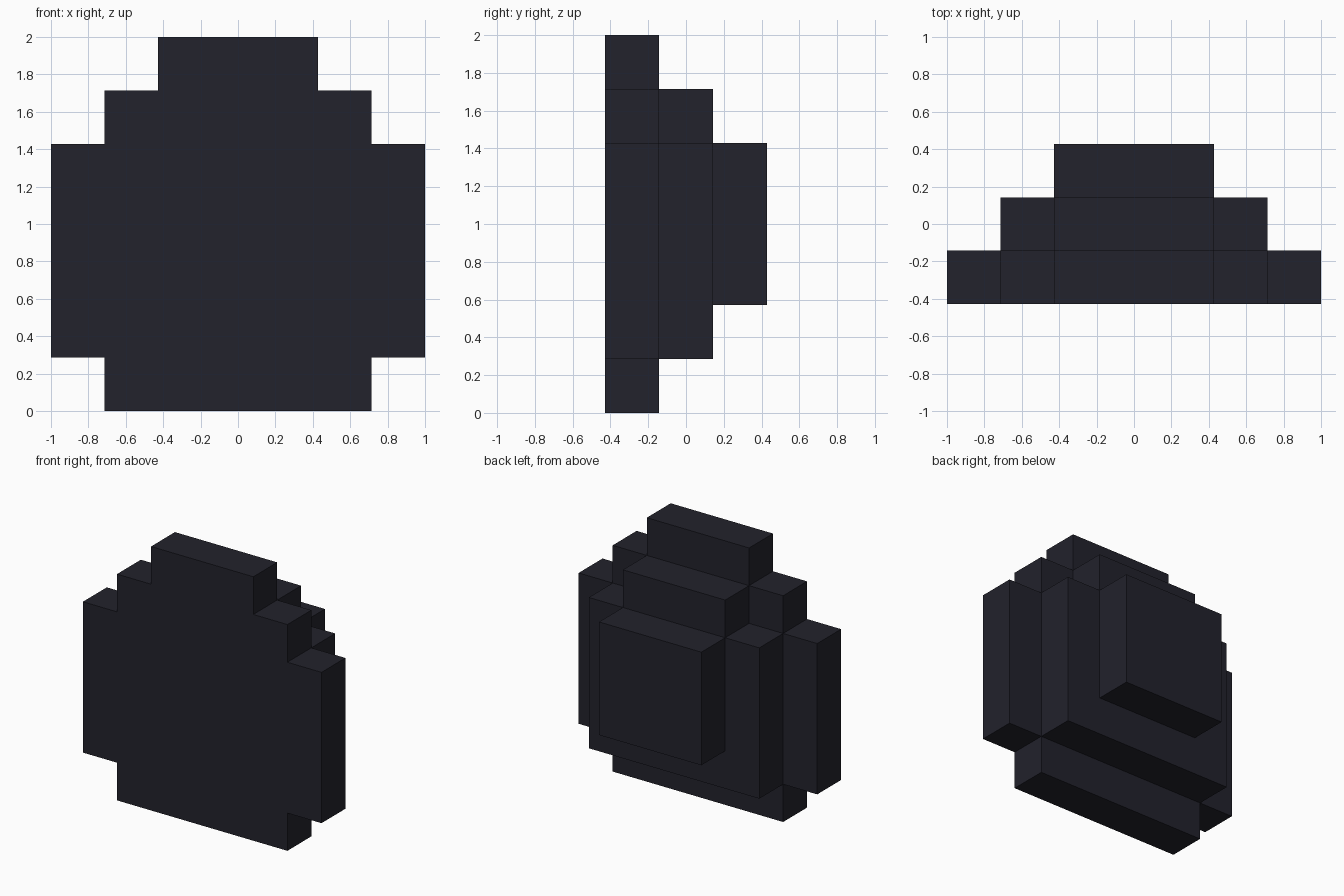
import bpy, bmesh
from mathutils import Vector

if "Cube" in bpy.data.objects:
    bpy.data.objects.remove(bpy.data.objects["Cube"])

U = 2 / 7  # block size

mat = bpy.data.materials.new("dark charcoal")
mat.diffuse_color = (0.016, 0.016, 0.025, 1)
mat.use_nodes = True
mat.node_tree.nodes["Principled BSDF"].inputs["Base Color"].default_value = mat.diffuse_color

# Half-width in whole blocks of each row (bottom to top), -1 = empty; front layer first
LAYERS = [
    [2, 3, 3, 3, 3, 2, 1],
    [-1, 2, 2, 2, 2, 1, -1],
    [-1, -1, 1, 1, 1, -1, -1],
]
cells = {(x, y, z) for y, rows in enumerate(LAYERS)
         for z, h in enumerate(rows) for x in range(-h, h + 1)}

# Stepped block body: only the outer faces of the blocks
bm = bmesh.new()
for c in cells:
    for axis in range(3):
        for s in (-1, 1):
            n = Vector((0, 0, 0))
            n[axis] = s
            if tuple(int(a + b) for a, b in zip(c, n)) in cells:
                continue
            u, v = Vector((0, 0, 0)), Vector((0, 0, 0))
            u[(axis + 1) % 3] = 0.5
            v[(axis + 2) % 3] = 0.5 * s
            mid = Vector((c[0], c[1] - 1, c[2] + 0.5)) + n * 0.5
            bm.faces.new([bm.verts.new((mid + a * u + b * v) * U)
                          for a, b in ((-1, -1), (1, -1), (1, 1), (-1, 1))])

# Weld the blocks and merge flat areas
bmesh.ops.remove_doubles(bm, verts=bm.verts, dist=0.001)
bmesh.ops.dissolve_limit(bm, angle_limit=0.01, verts=bm.verts, edges=bm.edges)
me = bpy.data.meshes.new("stepped_body")
bm.to_mesh(me)
bm.free()
me.materials.append(mat)
bpy.context.collection.objects.link(bpy.data.objects.new("stepped_body", me))
